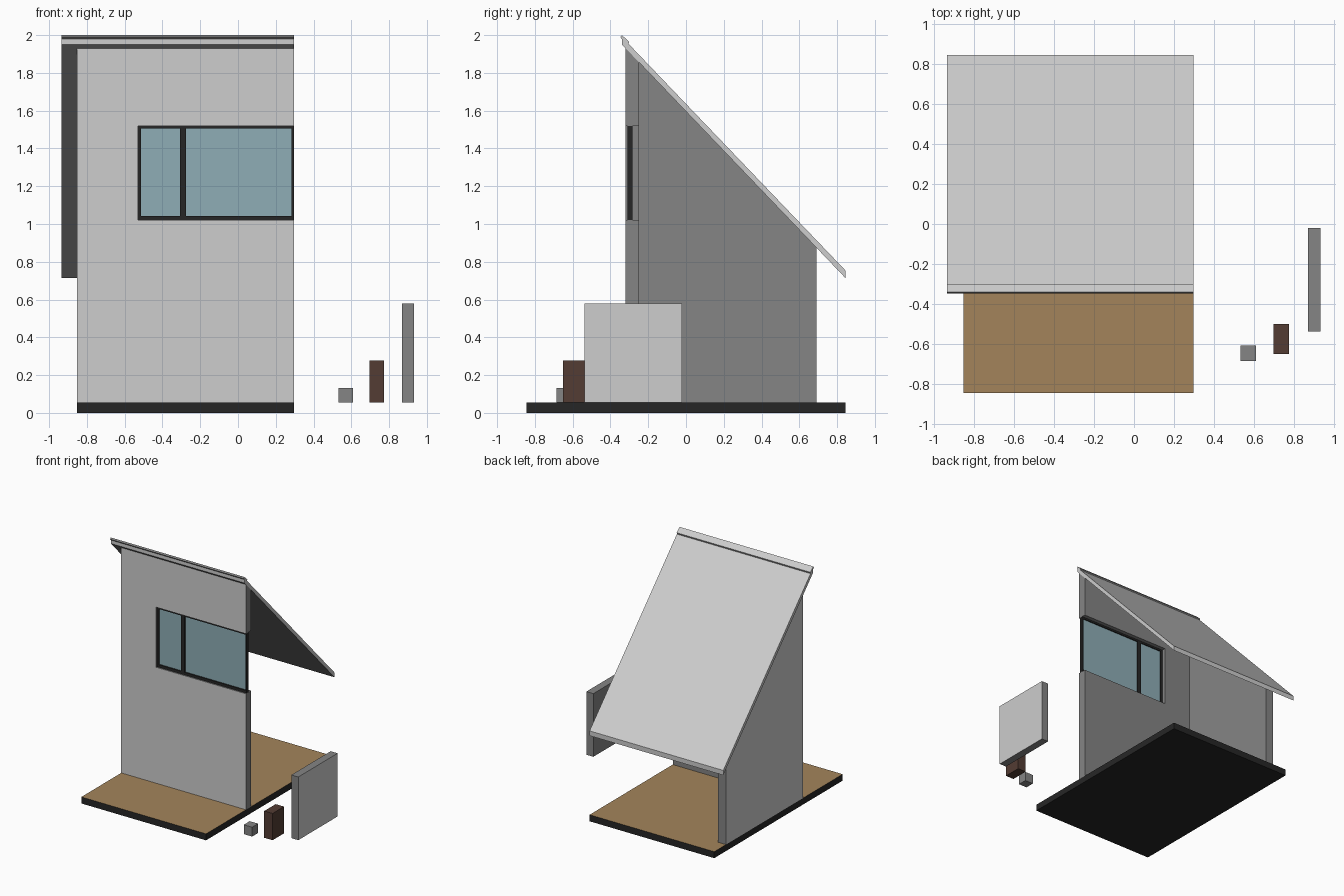
import bpy, bmesh
from mathutils import Vector

if "Cube" in bpy.data.objects:
    bpy.data.objects.remove(bpy.data.objects["Cube"])


def material(name, rgb):
    def lin(c):
        c /= 255
        return c / 12.92 if c < 0.04045 else ((c + 0.055) / 1.055) ** 2.4
    m = bpy.data.materials.new(name)
    m.diffuse_color = (*[lin(c) for c in rgb], 1)
    m.use_nodes = True
    m.node_tree.nodes["Principled BSDF"].inputs["Base Color"].default_value = m.diffuse_color
    return m


LIGHT = material("light_grey", (205, 205, 205))
MID = material("mid_grey", (133, 133, 133))
BLACK = material("black", (38, 38, 38))
WOOD = material("wood_floor", (163, 132, 91))
BROWN = material("dark_brown", (83, 60, 51))
GLASS = material("window_glass", (142, 174, 182))


def prism(name, profile, axis, lo, hi, mats, special=(), move=None):
    """Extrude a 2D profile along x or y; faces towards a 'special' direction get mats[1]."""
    bm = bmesh.new()
    def pt(p, d):
        return (d, p[0], p[1]) if axis == 'x' else (p[0], d, p[1])
    face = bm.faces.new([bm.verts.new(pt(p, lo)) for p in profile])
    ext = bmesh.ops.extrude_face_region(bm, geom=[face])
    step = Vector((hi - lo, 0, 0)) if axis == 'x' else Vector((0, hi - lo, 0))
    bmesh.ops.translate(bm, vec=step,
                        verts=[v for v in ext['geom'] if isinstance(v, bmesh.types.BMVert)])
    if move:
        for v in bm.verts:
            move(v)
    bmesh.ops.recalc_face_normals(bm, faces=bm.faces)
    bm.normal_update()
    for f in bm.faces:
        if any(f.normal.dot(Vector(s)) > 0.6 for s in special):
            f.material_index = 1
    me = bpy.data.meshes.new(name)
    bm.to_mesh(me)
    bm.free()
    for m in mats:
        me.materials.append(m)
    ob = bpy.data.objects.new(name, me)
    bpy.context.collection.objects.link(ob)
    return ob


def box(name, x, y, z, mats, special=()):
    prof = [(y[0], z[0]), (y[1], z[0]), (y[1], z[1]), (y[0], z[1])]
    return prism(name, prof, 'x', x[0], x[1], mats, special)


def under(y):
    """Height of the roof underside."""
    return 0.713 + (0.845 - y) * 1.045


L, R, G = -0.852, 0.297, 0.054
OUTSIDE = [(-1, 0, 0), (0, -1, 0)]

# floor slab with wooden top
box("floor_slab", (L, R), (-0.845, 0.845), (0, G), [BLACK, WOOD], [(0, 0, 1)])

# front wall, open at the right where the window meets the corner
def slope_top(v):
    if v.co.z > 1.9:
        v.co.z = under(v.co.y)

top = under(-0.32)
prism("front_wall", [(L, G), (R, G), (R, 1.02), (-0.53, 1.02), (-0.53, 1.52),
                     (R, 1.52), (R, top), (L, top)],
      'y', -0.32, -0.25, [MID, LIGHT], OUTSIDE, slope_top)

# side wall under the sloping roof
prism("side_wall", [(-0.25, G), (0.69, G), (0.69, under(0.69)), (-0.25, under(-0.25))],
      'x', L, L + 0.073, [MID, LIGHT], OUTSIDE)

# roof slab and ridge cap
a, b, t = -0.338, 0.845, 0.04
prism("roof", [(a, under(a)), (b, under(b)), (b, under(b) + t), (a, under(a) + t)],
      'x', -0.935, R, [MID, LIGHT], [(1, 0, 0), (-1, 0, 0), (0, 0.7, 0.7), (0, -1, 0), (0, 1, 0)])
for f in bpy.data.objects["roof"].data.polygons:
    if f.normal.z < -0.3:
        f.material_index = 0
prism("ridge_cap", [(-0.348, 1.989), (-0.339, 2.0), (-0.302, 1.965), (-0.305, 1.945), (-0.336, 1.976)],
      'x', -0.935, R, [MID, LIGHT], [(0, 0.7, 0.7), (1, 0, 0), (-1, 0, 0)])

# window frame and panes
FY = (-0.31, -0.283)
for name, x, z in [("frame_bottom", (-0.53, R), (1.02, 1.042)),
                   ("frame_top", (-0.53, R), (1.506, 1.52)),
                   ("frame_left", (-0.53, -0.513), (1.042, 1.506)),
                   ("frame_mullion", (-0.308, -0.275), (1.042, 1.506)),
                   ("frame_right", (0.284, R), (1.042, 1.506))]:
    box(name, x, FY, z, [BLACK])
for name, x in [("left_pane", (-0.513, -0.308)), ("right_pane", (-0.275, 0.284))]:
    box(name, x, (-0.3, -0.292), (1.042, 1.506), [GLASS])

# loose pieces beside the house
box("loose_panel", (0.868, 0.932), (-0.538, -0.02), (G, 0.58), [MID, LIGHT], [(1, 0, 0)])
box("brown_block", (0.697, 0.774), (-0.65, -0.5), (G, 0.277), [BROWN])
box("small_cube", (0.533, 0.61), (-0.685, -0.607), (G, 0.132), [MID])
